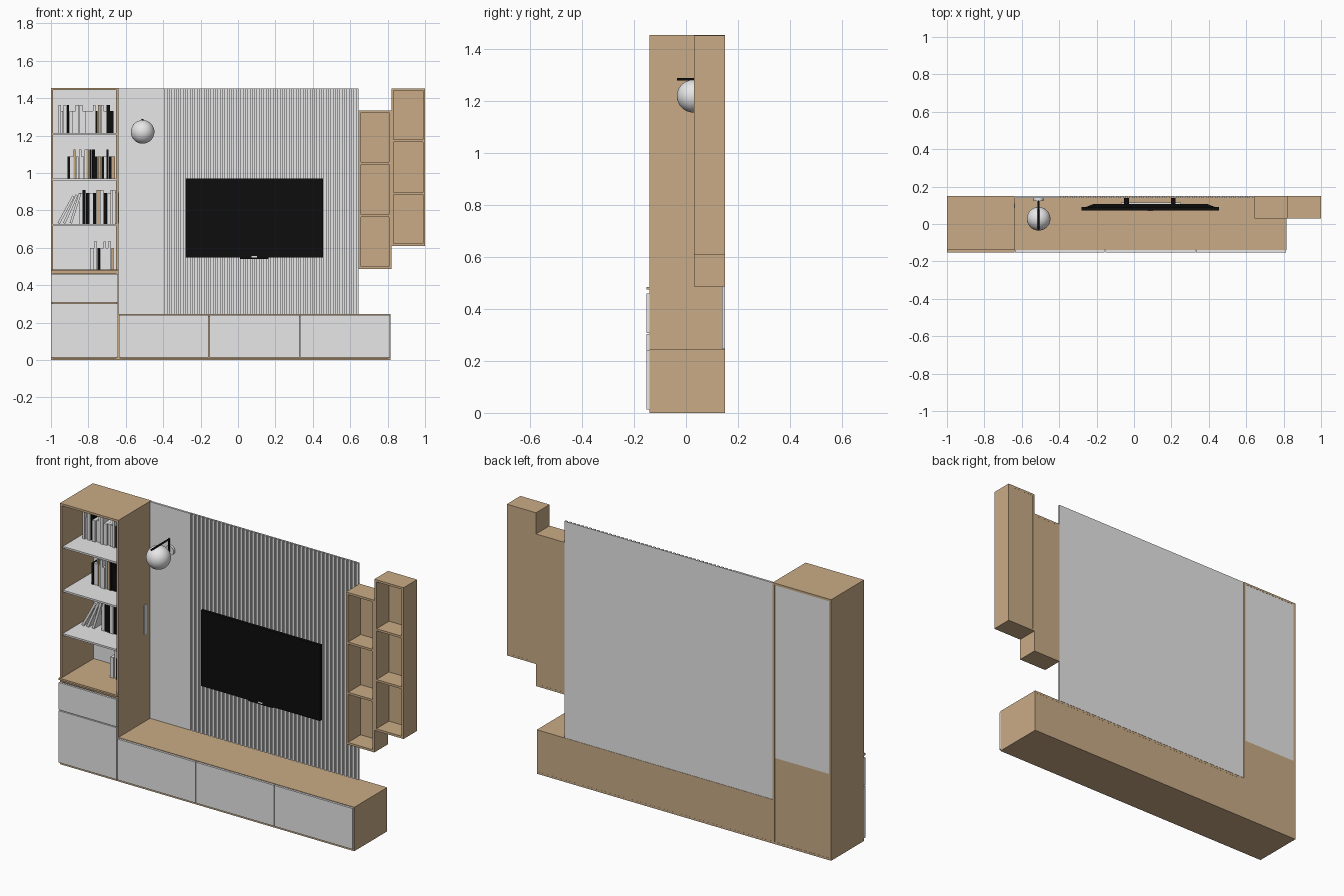
import bpy, bmesh, math, random
from mathutils import Matrix, Vector

if "Cube" in bpy.data.objects:
    bpy.data.objects.remove(bpy.data.objects["Cube"])

random.seed(4)


def material(name, rgb):
    m = bpy.data.materials.new(name)
    m.diffuse_color = (*rgb, 1)
    m.use_nodes = True
    m.node_tree.nodes["Principled BSDF"].inputs["Base Color"].default_value = m.diffuse_color
    return m


WOOD = material("oak wood", (0.59, 0.41, 0.24))
WHITE = material("white lacquer", (0.8, 0.8, 0.8))
BLACK = material("black", (0.004, 0.004, 0.004))


def finish(name, bm, mat):
    mesh = bpy.data.meshes.new(name)
    bm.to_mesh(mesh)
    bm.free()
    mesh.materials.append(mat)
    ob = bpy.data.objects.new(name, mesh)
    bpy.context.collection.objects.link(ob)
    return ob


def boxes(name, items, mat):
    """One object made of boxes given as x0, x1, y0, y1, z0, z1, optional lean."""
    bm = bmesh.new()
    for x0, x1, y0, y1, z0, z1, *lean in items:
        m = (Matrix.Translation(((x0 + x1) / 2, (y0 + y1) / 2, (z0 + z1) / 2))
             @ Matrix.Diagonal((x1 - x0, y1 - y0, z1 - z0, 1)))
        if lean:
            p = Vector((x0, 0, z0))
            m = (Matrix.Translation(p) @ Matrix.Rotation(lean[0], 4, 'Y')
                 @ Matrix.Translation(-p) @ m)
        bmesh.ops.create_cube(bm, size=1, matrix=m)
    return finish(name, bm, mat)


def case(name, x0, x1, y0, y1, z0, z1, shelves=(), back=True, t=0.012):
    """Open-fronted wooden carcass with optional shelves and back."""
    parts = [(x0, x0 + t, y0, y1, z0 + t, z1 - t), (x1 - t, x1, y0, y1, z0 + t, z1 - t),
             (x0, x1, y0, y1, z0, z0 + t), (x0, x1, y0, y1, z1 - t, z1)]
    parts += [(x0 + t, x1 - t, y0 + 0.002, y1 - 0.006, z - t / 2, z + t / 2) for z in shelves]
    if back:
        parts.append((x0 + t, x1 - t, y1 - 0.008, y1 - 0.0005, z0 + t, z1 - t))
    return boxes(name, parts, WOOD)


def cylinder(name, a, b, r, mat, segments=24):
    a, b = Vector(a), Vector(b)
    bm = bmesh.new()
    rot = (b - a).to_track_quat('Z', 'Y').to_matrix().to_4x4()
    bmesh.ops.create_cone(bm, cap_ends=True, segments=segments, radius1=r, radius2=r,
                          depth=(b - a).length, matrix=Matrix.Translation((a + b) / 2) @ rot)
    return finish(name, bm, mat)


# Bookcase carcass, backs, shelves and fronts
case("bookcase", -1, -0.64, -0.14, 0.15, 0, 1.455, back=False)
boxes("bookcase_floor", [(-0.988, -0.652, -0.14, 0.149, 0.462, 0.474),
                         (-1, -0.64, -0.152, -0.14, 0.475, 0.485),
                         (-0.988, -0.652, -0.14, 0.14, 0.474, 0.485)], WOOD)
boxes("bookcase_lower_back", [(-0.988, -0.652, 0.14, 0.149, 0.012, 0.48)], WOOD)
boxes("bookcase_upper_back", [(-0.988, -0.652, 0.14, 0.149, 0.48, 1.443)], WHITE)
shelf_tops = (0.728, 0.97, 1.214)
boxes("bookcase_shelves", [(-0.988, -0.652, -0.132, 0.14, z - 0.01, z) for z in shelf_tops], WHITE)
boxes("bookcase_door", [(-0.999, -0.642, -0.152, -0.14, 0.014, 0.303)], WHITE)
boxes("bookcase_drawer", [(-0.999, -0.642, -0.152, -0.14, 0.308, 0.46)], WHITE)

# Low bench with three fronts
case("bench", -0.64, 0.815, -0.14, 0.15, 0, 0.245)
edges = (-0.639, -0.155, 0.33, 0.814)
boxes("bench_doors", [(a + 0.002, b - 0.002, -0.152, -0.14, 0.014, 0.242)
                      for a, b in zip(edges, edges[1:])], WHITE)

# Wall panel: plain strip on the left, vertical slats on the right
boxes("wall_panel", [(-0.639, -0.39, 0.138, 0.15, 0.246, 1.453),
                     (-0.39, 0.645, 0.147, 0.15, 0.246, 1.453)], WHITE)
count = 42
pitch = 1.035 / count
boxes("wall_slats", [(-0.39 + (i + 0.4) * pitch, -0.39 + (i + 1) * pitch, 0.138, 0.147, 0.246, 1.453)
                     for i in range(count)], WHITE)

# Hanging shelf columns
case("left_hanging_shelf", 0.645, 0.82, 0.03, 0.15, 0.487, 1.335, (0.772, 1.052))
case("right_hanging_shelf", 0.82, 1.0, 0.03, 0.15, 0.61, 1.453, (0.89, 1.173))

# Television: thin screen, stepped tapered back, lower lip and wall brackets
boxes("tv_screen", [(-0.28, 0.455, 0.072, 0.09, 0.548, 0.97)], BLACK)
tv_back = boxes("tv_back", [(-0.26, 0.435, 0.09, 0.106, 0.565, 0.95)], BLACK)
for v in tv_back.data.vertices:
    if v.co.y > 0.1:
        v.co.x = 0.0875 + (v.co.x - 0.0875) * 0.88
        v.co.z = 0.76 + (v.co.z - 0.76) * 0.85
boxes("tv_lip", [(0.012, 0.163, 0.074, 0.09, 0.541, 0.55)], BLACK)
boxes("tv_indicator", [(0.073, 0.102, 0.070, 0.073, 0.549, 0.556)], WHITE)
boxes("tv_mount_rail", [(-0.07, 0.25, 0.106, 0.116, 0.72, 0.80)], WHITE)
boxes("tv_brackets", [(x - 0.013, x + 0.013, 0.106, 0.14, 0.66, 0.86) for x in (-0.04, 0.21)], BLACK)

# Globe lamp on a bent arm with a round wall plate
bm = bmesh.new()
bmesh.ops.create_uvsphere(bm, u_segments=40, v_segments=24, radius=0.063,
                          matrix=Matrix.Translation((-0.51, 0.028, 1.22)))
globe = finish("lamp_globe", bm, WHITE)
globe.data.shade_smooth()
arm_z = 1.285
cylinder("lamp_arm", (-0.51, -0.035, arm_z), (-0.51, 0.124, arm_z), 0.005, BLACK, 12)
cylinder("lamp_drop", (-0.51, 0.12, 1.20), (-0.51, 0.12, arm_z + 0.004), 0.005, BLACK, 12)
cylinder("lamp_wall_plate", (-0.51, 0.124, 1.22), (-0.51, 0.139, 1.22), 0.026, WHITE, 32)

# Books: rows of start x, end x, base z, low height, tall height, dark share
books = {"white": [], "black": [], "wood": []}
rows = [(-0.96, -0.655, 1.214, 0.118, 0.15, 0.3),
        (-0.912, -0.655, 0.97, 0.118, 0.155, 0.3),
        (-0.85, -0.655, 0.728, 0.165, 0.18, 0.55),
        (-0.79, -0.655, 0.485, 0.115, 0.15, 0.25)]
for x, end, z, low, tall, dark in rows:
    while x < end - 0.01:
        w = random.uniform(0.011, 0.02)
        h = tall if random.random() < 0.4 else low
        r = random.random()
        kind = "black" if r < dark else "wood" if r > 0.94 else "white"
        books[kind].append((x, min(x + w, end), random.uniform(0, 0.015), 0.13, z, z + h))
        x += w + 0.0008
# leaning books and one wide volume against the side panel
for x, lean in ((-0.965, 0.5), (-0.935, 0.42), (-0.9, 0.3)):
    books["white"].append((x, x + 0.013, 0.0, 0.13, 0.734, 0.9, lean))
books["white"].append((-0.655, -0.637, 0.085, 0.11, 0.73, 0.895))
for kind, mat in (("white", WHITE), ("black", BLACK), ("wood", WOOD)):
    if books[kind]:
        boxes(kind + "_books", books[kind], mat)
